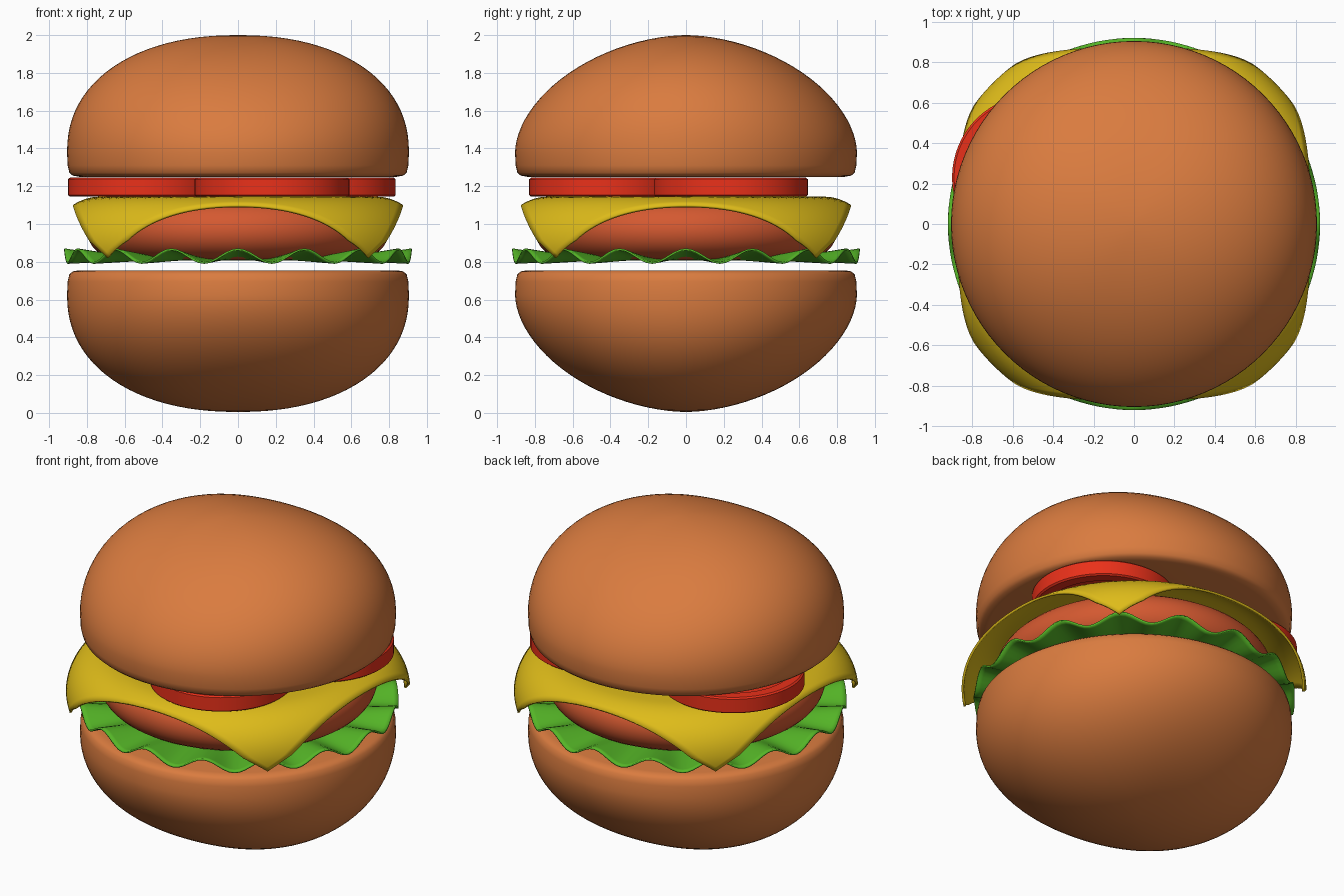
import bpy, bmesh
from math import sin, cos, pi, hypot, radians

if "Cube" in bpy.data.objects:
    bpy.data.objects.remove(bpy.data.objects["Cube"])

SEG = 96


def material(name, rgb):
    m = bpy.data.materials.new(name)
    m.diffuse_color = (*rgb, 1)
    m.use_nodes = True
    m.node_tree.nodes["Principled BSDF"].inputs["Base Color"].default_value = m.diffuse_color
    return m


BUN = material("bread", (0.70, 0.20, 0.05))
MEAT = material("meat", (0.66, 0.10, 0.03))
CHEESE = material("cheese_yellow", (0.73, 0.50, 0.01))
GREEN = material("leaf_green", (0.09, 0.46, 0.02))
RED = material("tomato_red", (0.82, 0.03, 0.01))


def finish(name, bm, mat, angle=40, thickness=0):
    bmesh.ops.recalc_face_normals(bm, faces=bm.faces)
    me = bpy.data.meshes.new(name)
    bm.to_mesh(me)
    bm.free()
    me.materials.append(mat)
    ob = bpy.data.objects.new(name, me)
    bpy.context.collection.objects.link(ob)
    bpy.ops.object.select_all(action='DESELECT')
    ob.select_set(True)
    bpy.context.view_layer.objects.active = ob
    bpy.ops.object.shade_smooth_by_angle(angle=radians(angle))
    if thickness:
        s = ob.modifiers.new("thickness", 'SOLIDIFY')
        s.thickness = thickness
        s.offset = 0
    return ob


def lathe(profile, seg=SEG):
    """Revolve profile(theta) -> [(r, z), ...]; r = 0 ends become poles."""
    bm = bmesh.new()
    cols = [profile(2 * pi * i / seg) for i in range(seg)]
    rings = []
    for k, (r, z) in enumerate(cols[0]):
        if r < 1e-6:
            rings.append([bm.verts.new((0, 0, z))] * seg)
        else:
            rings.append([bm.verts.new((c[k][0] * cos(2 * pi * i / seg),
                                        c[k][0] * sin(2 * pi * i / seg), c[k][1]))
                          for i, c in enumerate(cols)])
    for a, b in zip(rings, rings[1:]):
        for i in range(seg):
            j = (i + 1) % seg
            quad = dict.fromkeys((a[i], a[j], b[j], b[i]))
            bm.faces.new(list(quad))
    return bm


# Buns: flat cut face, rounded rim, dome that is fuller along x than along y
def bun(name, base, direction):
    def profile(th):
        e = 2 / (2 + 0.2 * cos(2 * th))
        pts = [(0, 0), (0.84, 0), (0.875, 0.006), (0.893, 0.022), (0.902, 0.06)]
        for k in range(25):
            t = k / 24 * pi / 2
            r = 0 if k == 24 else 0.905 * cos(t) ** e
            pts.append((r, 0.13 + 0.62 * sin(t) ** e))
        return [(r, base + direction * z) for r, z in pts]
    finish(name, lathe(profile), BUN, 60)


bun("top_bun", 1.25, 1)
bun("bottom_bun", 0.755, -1)


# Patty: flattened disc with a round side
def patty(th):
    side = [(0.58 + 0.22 * cos(t) ** 0.8, 0.967 + 0.157 * sin(t))
            for t in (-pi / 2 * 0.999 + pi * 0.999 * k / 16 for k in range(17))]
    return [(0, 0.81)] + side + [(0, 1.124)]


finish("patty", lathe(patty), MEAT, 60)


# Lettuce: thin leaf with sixteen ripples growing towards the rim
def leaf(th):
    pts = [(0, 0.812)]
    for k in range(13):
        f = k / 12
        pts.append((0.56 + 0.36 * f, 0.812 + 0.018 * f + 0.036 * f * cos(16 * th)))
    return pts


finish("lettuce", lathe(leaf, 192), GREEN, 60, 0.01)

# Cheese: square slice whose edges and corners drape over the patty
bm = bmesh.new()
bmesh.ops.create_grid(bm, x_segments=48, y_segments=48, size=0.88)
START, BEND = 0.73, 0.25
for v in bm.verts:
    r = hypot(v.co.x, v.co.y)
    length = r if r < 1.1 else 1.1 + (r - 1.1) * 0.62
    s = max(0, length - START)
    reach = min(length, START) + BEND * sin(s / BEND)
    if r > 0:
        v.co.x *= reach / r
        v.co.y *= reach / r
    v.co.z = 1.138 - BEND * (1 - cos(s / BEND))
finish("cheese_slice", bm, CHEESE, 60, 0.014)


# Tomato slices: skin ring standing slightly proud of the flesh on both faces
def tomato(th):
    half = [(0, 0.025), (0.33, 0.025), (0.34, 0.05), (0.40, 0.05), (0.41, 0.042)]
    return [(r, 1.195 - z) for r, z in half] + [(r, 1.195 + z) for r, z in reversed(half)]


for n, (x, y) in enumerate([(0.18, -0.42), (-0.49, 0.23), (0.425, 0.235)], 1):
    finish(f"tomato_slice_{n}", lathe(tomato, 64), RED, 30).location = (x, y, 0)
